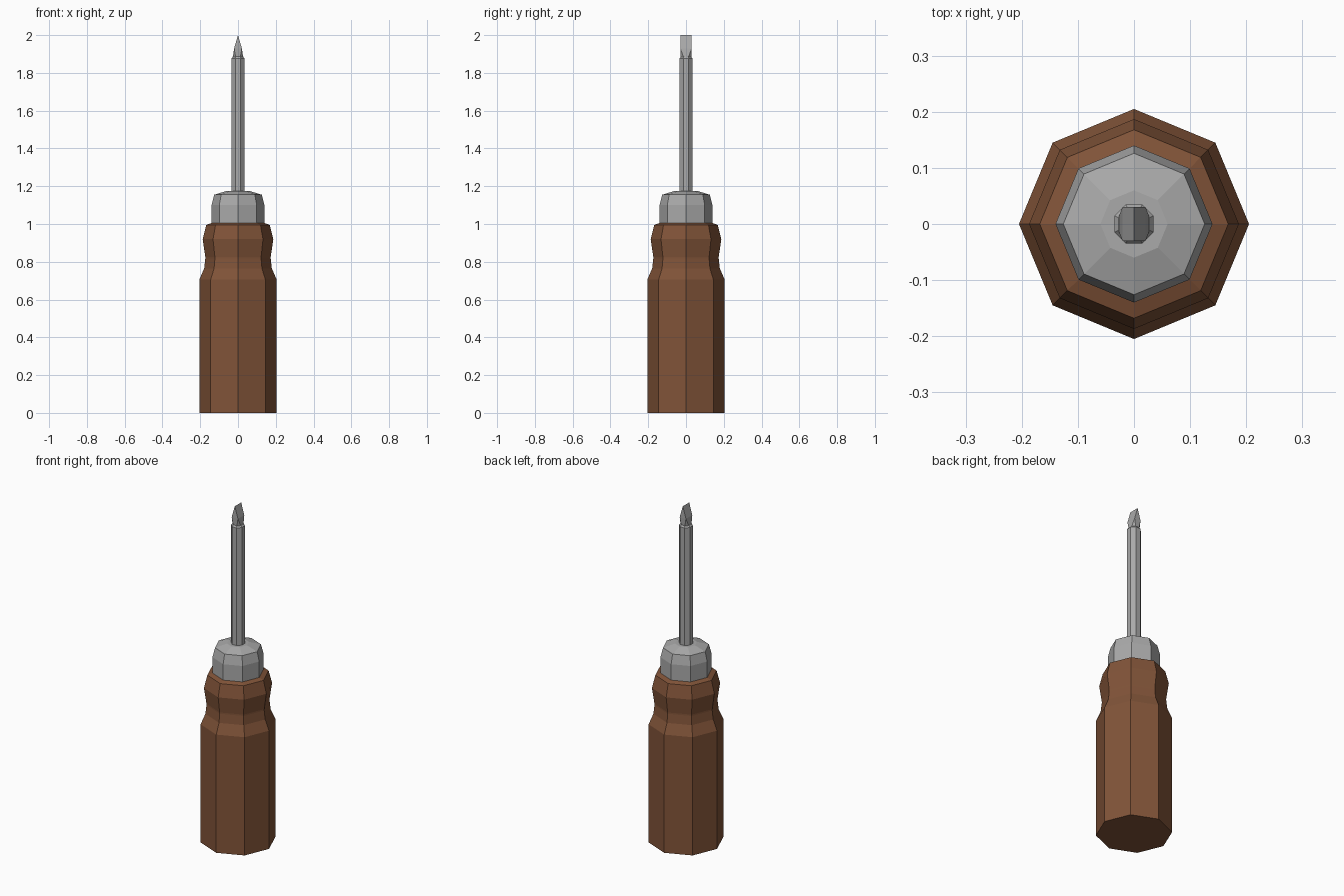
import bpy, bmesh, math

if "Cube" in bpy.data.objects:
    bpy.data.objects.remove(bpy.data.objects["Cube"])


def material(name, rgb):
    m = bpy.data.materials.new(name)
    m.diffuse_color = (*rgb, 1.0)
    m.use_nodes = True
    m.node_tree.nodes["Principled BSDF"].inputs["Base Color"].default_value = m.diffuse_color
    return m


def finish(name, bm, mat):
    bmesh.ops.recalc_face_normals(bm, faces=bm.faces)
    mesh = bpy.data.meshes.new(name)
    bm.to_mesh(mesh)
    bm.free()
    mesh.materials.append(mat)
    obj = bpy.data.objects.new(name, mesh)
    bpy.context.collection.objects.link(obj)
    return obj


def lathe(name, profile, mat, sides=8, turn=0.0):
    """Closed faceted solid from (radius, height) pairs."""
    bm = bmesh.new()
    rings = []
    for r, z in profile:
        angles = [turn + i * math.tau / sides for i in range(sides)]
        rings.append([bm.verts.new((r * math.cos(a), r * math.sin(a), z)) for a in angles])
    for lo, hi in zip(rings, rings[1:]):
        for i in range(sides):
            j = (i + 1) % sides
            bm.faces.new((lo[i], lo[j], hi[j], hi[i]))
    bm.faces.new(rings[0][::-1])
    bm.faces.new(rings[-1])
    return finish(name, bm, mat)


wood = material("brown wood", (0.22, 0.088, 0.04))
metal = material("grey metal", (0.40, 0.40, 0.40))

# Wooden grip with a waist and a bulge below the collar
lathe("handle", [(0.205, 0), (0.205, 0.705), (0.179, 0.765), (0.173, 0.817),
                 (0.173, 0.825), (0.187, 0.92), (0.168, 0.995), (0.14, 1.005)], wood)

# Metal collar
lathe("collar", [(0.14, 1.003), (0.14, 1.10), (0.126, 1.155), (0.06, 1.175)], metal)

# Shaft with a small chamfer at the end
lathe("shaft", [(0.038, 1.16), (0.038, 1.876), (0.03, 1.886)], metal, turn=math.pi / 8)

# Flat blade: octagonal foot narrowing to an edge along y
bm = bmesh.new()
for i in range(8):
    a = math.pi / 8 + i * math.tau / 8
    bm.verts.new((0.03 * math.cos(a), 0.03 * math.sin(a), 1.88))
for sy in (-1, 1):
    for sx in (-1, 1):
        bm.verts.new((sx * 0.0205, sy * 0.03, 1.93))
    bm.verts.new((0, sy * 0.03, 2.0))
bmesh.ops.convex_hull(bm, input=bm.verts)
bmesh.ops.dissolve_limit(bm, angle_limit=0.01, verts=bm.verts, edges=bm.edges)
finish("blade_tip", bm, metal)
